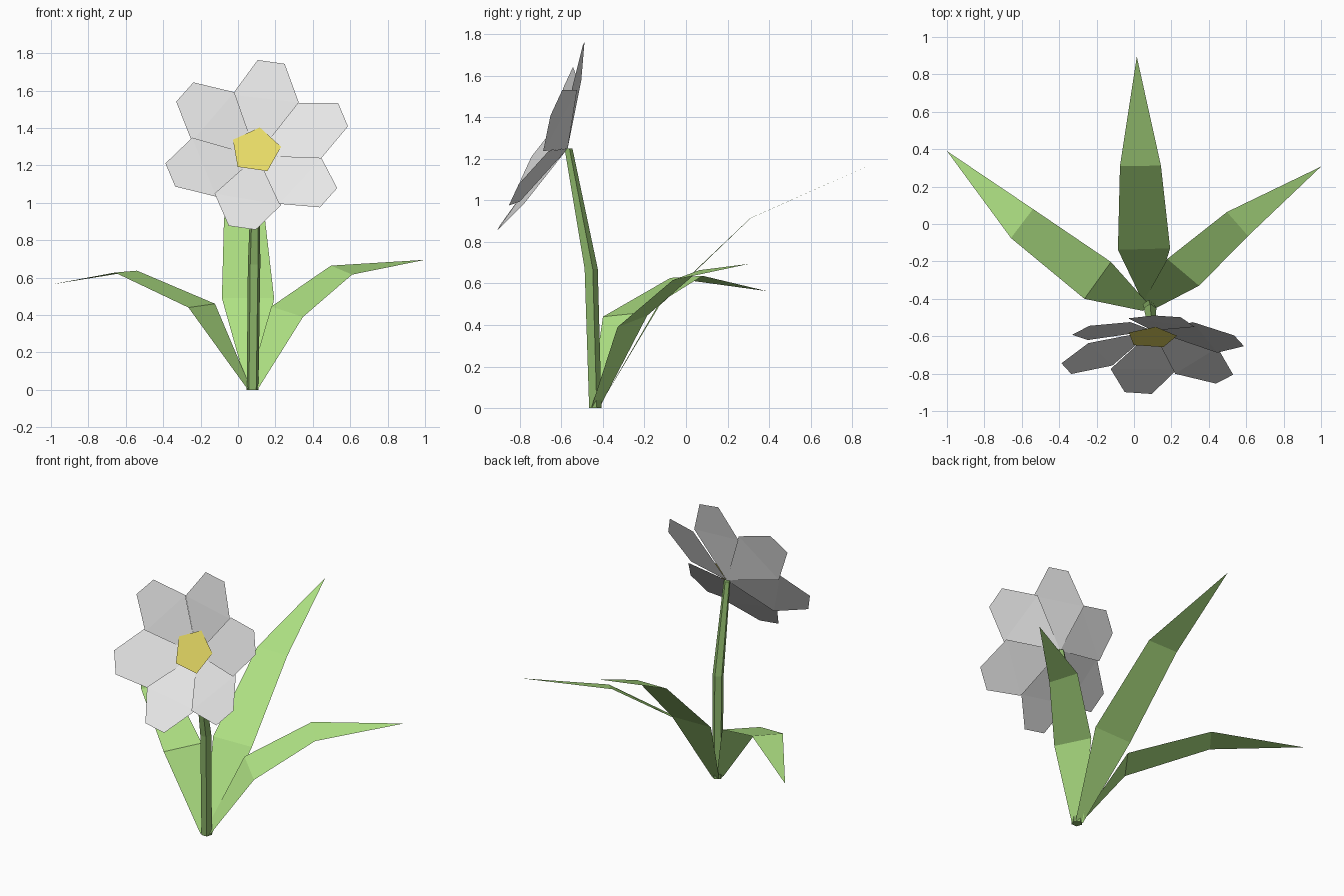
import bpy, math
from mathutils import Vector

if "Cube" in bpy.data.objects:
    bpy.data.objects.remove(bpy.data.objects["Cube"])


def material(name, rgb):
    m = bpy.data.materials.new(name)
    m.diffuse_color = (*rgb, 1)
    m.use_nodes = True
    m.node_tree.nodes["Principled BSDF"].inputs["Base Color"].default_value = m.diffuse_color
    return m


leaf_green = material("leaf green", (0.43, 0.76, 0.23))
stem_green = material("stem green", (0.26, 0.46, 0.14))
petal_white = material("petal white", (0.80, 0.80, 0.80))
centre_yellow = material("centre yellow", (0.85, 0.75, 0.14))


def make(name, verts, faces, mat):
    me = bpy.data.meshes.new(name)
    me.from_pydata([tuple(v) for v in verts], [], faces)
    me.materials.append(mat)
    me.update()
    ob = bpy.data.objects.new(name, me)
    bpy.context.collection.objects.link(ob)
    return ob


# Stem: five-sided tapered tube along a bent path
path = [((0.078, -0.44, 0.0), 0.033), ((0.086, -0.46, 0.67), 0.035),
        ((0.096, -0.568, 1.25), 0.021)]
verts = []
for (x, y, z), r in path:
    for i in range(5):
        a = math.radians(90 + 72 * i)
        verts.append((x + r * math.cos(a), y + r * math.sin(a), z))
faces = [(k * 5 + i, k * 5 + (i + 1) % 5, k * 5 + 5 + (i + 1) % 5, k * 5 + 5 + i)
         for k in range(2) for i in range(5)]
faces += [(4, 3, 2, 1, 0), (10, 11, 12, 13, 14)]
make("stem", verts, faces, stem_green)

# Leaves: thin strips given as left/right edge pairs, ending in a point
leaves = {
    "left_leaf": [(0.05, -0.465, 0.005), (0.07, -0.42, 0.005),
                  (-0.265, -0.40, 0.44), (-0.123, -0.203, 0.46),
                  (-0.658, -0.075, 0.627), (-0.54, 0.08, 0.637),
                  (-1.0, 0.39, 0.563)],
    "back_leaf": [(0.05, -0.42, 0.005), (0.105, -0.42, 0.005),
                  (-0.086, -0.138, 0.49), (0.193, -0.13, 0.49),
                  (-0.075, 0.31, 0.915), (0.144, 0.312, 0.915),
                  (0.015, 0.895, 1.175)],
    "right_leaf": [(0.05, -0.415, 0.005), (0.107, -0.455, 0.005),
                   (0.178, -0.187, 0.445), (0.348, -0.33, 0.39),
                   (0.497, 0.064, 0.664), (0.61, -0.064, 0.616),
                   (1.0, 0.307, 0.695)],
}
for name, pts in leaves.items():
    make(name, pts, [(0, 1, 3, 2), (2, 3, 5, 4), (4, 5, 6)], leaf_green)

# Flower frame: tilted slightly upwards, facing the front
centre = Vector((0.1, -0.57, 1.25))
side = Vector((1, 0, 0))
normal = Vector((0, -0.908, 0.42)).normalized()
up = normal.cross(side)


def on_flower(angle, radius, depth):
    a = math.radians(angle)
    return centre + (side * math.cos(a) + up * math.sin(a)) * radius + normal * depth


# Six cupped petals, each overlapping the next like a pinwheel
for i in range(6):
    a = 81 - 60 * i
    pts = [on_flower(a, 0, 0),
           on_flower(a - 31, 0.35, 0.102), on_flower(a + 31, 0.35, 0.078),
           on_flower(a - 8.4, 0.5, 0.142), on_flower(a + 8.4, 0.5, 0.142)]
    make(f"petal_{i + 1}", pts, [(0, 1, 2), (1, 3, 4, 2)], petal_white)

# Yellow five-sided flower centre
pts = [on_flower(81 + 72 * i, 0.137, 0.046) - side * 0.005 + up * 0.012 for i in range(5)]
make("flower_centre", pts, [(0, 1, 2, 3, 4)], centre_yellow)
